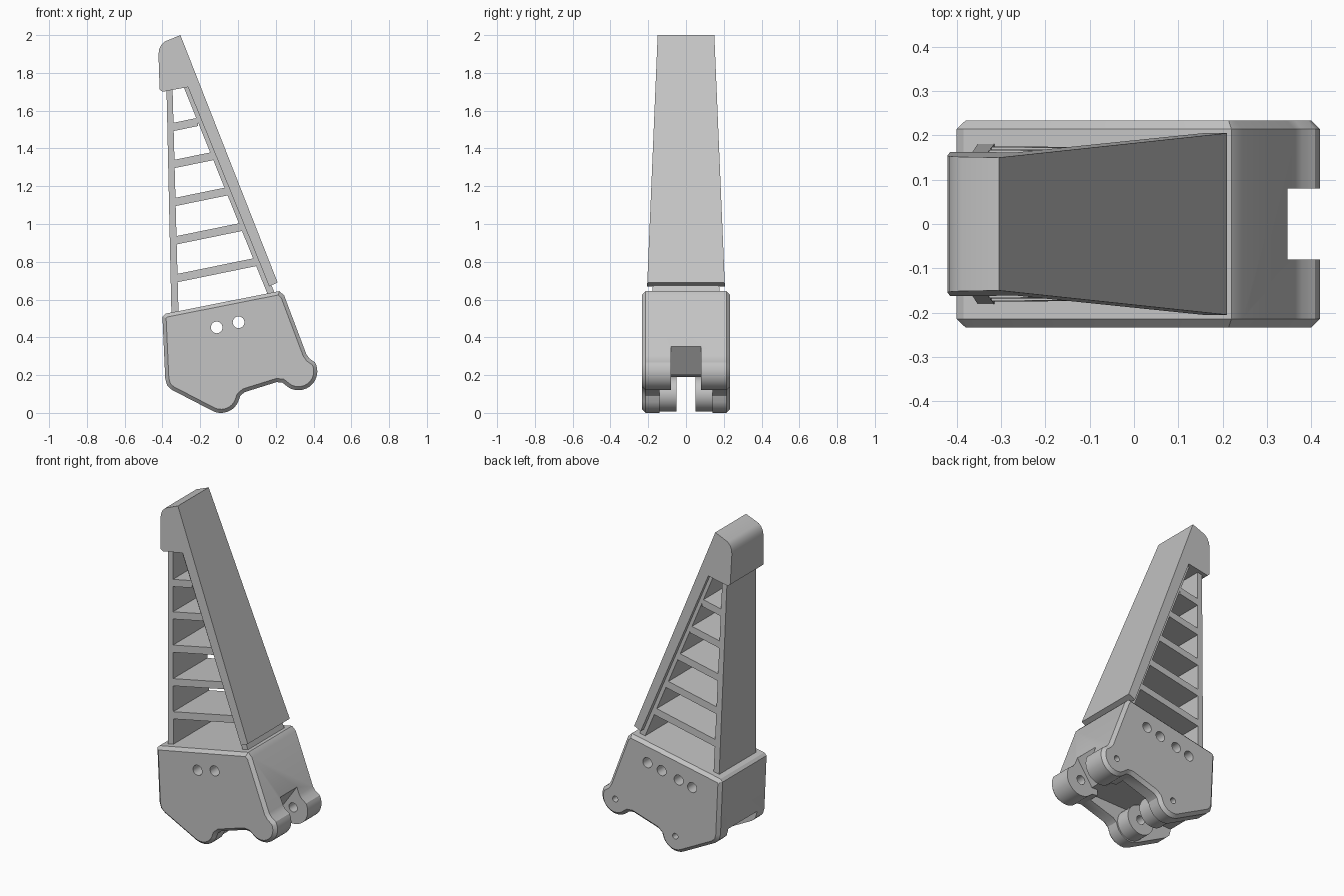
import bpy, bmesh, math

if "Cube" in bpy.data.objects:
    bpy.data.objects.remove(bpy.data.objects["Cube"])

grey = bpy.data.materials.new("plain_grey")
grey.diffuse_color = (0.55, 0.55, 0.55, 1)
grey.use_nodes = True
grey.node_tree.nodes["Principled BSDF"].inputs["Base Color"].default_value = grey.diffuse_color


def arc(cx, cz, r, a0, a1, n):
    return [(cx + r * math.cos(math.radians(a0 + (a1 - a0) * i / n)),
             cz + r * math.sin(math.radians(a0 + (a1 - a0) * i / n))) for i in range(n + 1)]


def prism(name, pts, y0, y1):
    """Extrude an XZ outline along y; y0 and y1 are functions of height."""
    bm = bmesh.new()
    a = [bm.verts.new((x, y0(z), z)) for x, z in pts]
    b = [bm.verts.new((x, y1(z), z)) for x, z in pts]
    n = len(pts)
    bm.faces.new(a)
    bm.faces.new(b[::-1])
    for i in range(n):
        j = (i + 1) % n
        bm.faces.new((a[j], a[i], b[i], b[j]))
    bmesh.ops.recalc_face_normals(bm, faces=bm.faces)
    me = bpy.data.meshes.new(name)
    bm.to_mesh(me)
    bm.free()
    me.materials.append(grey)
    ob = bpy.data.objects.new(name, me)
    bpy.context.collection.objects.link(ob)
    return ob


def sym(name, pts, half):
    return prism(name, pts, lambda z: -half(z), half)


def flat(name, pts, y0, y1):
    return prism(name, pts, lambda z: y0, lambda z: y1)


def rod(name, c, r, y0, y1, n=32):
    return flat(name, arc(c[0], c[1], r, 0, 360 * (n - 1) / n, n - 1), y0, y1)


def apply(ob, mod):
    bpy.context.view_layer.objects.active = ob
    bpy.ops.object.modifier_apply(modifier=mod.name)


def cut(ob, cutter):
    cutter.hide_render = True
    m = ob.modifiers.new("cut", 'BOOLEAN')
    m.operation = 'DIFFERENCE'
    m.solver = 'EXACT'
    m.object = cutter
    apply(ob, m)
    bpy.data.objects.remove(cutter)


KL, KR = (-0.09, 0.10), (0.32, 0.22)   # knuckle centres

# Chamfered base housing with two rounded knuckles
outline = ([(-0.385, 0.18), (-0.375, 0.145), (-0.35, 0.122)]
           + arc(*KL, 0.10, 245, 335, 10)
           + [(0.012, 0.09), (0.035, 0.11), (0.205, 0.163), (0.235, 0.16)]
           + arc(*KR, 0.10, 238, 388, 16)
           + [(0.378, 0.288), (0.362, 0.31), (0.245, 0.62), (0.22, 0.645),
              (-0.385, 0.525), (-0.40, 0.51)])
base = flat("base_housing", outline, -0.233, 0.233)
bev = base.modifiers.new("chamfer", 'BEVEL')
bev.width = 0.019
bev.segments = 1
bev.limit_method = 'ANGLE'
bev.angle_limit = math.radians(70)
bev.use_clamp_overlap = False
apply(base, bev)

# Channel under the base and the notch between the right knuckles
cut(base, flat("channel_cutter", [(-0.6, 0.185), (-0.6, -0.2), (0.2, -0.2), (0.2, 0.2)], -0.14, 0.14))
cut(base, flat("notch_cutter", [(0.346, 0.352), (0.6, 0.352), (0.6, -0.2), (0.19, -0.2),
                                (0.19, 0.2), (0.24, 0.2)], -0.08, 0.08))

# Bosses on the inside of the left knuckles
bosses = [rod("knuckle_boss_front", KL, 0.092, -0.15, -0.05),
          rod("knuckle_boss_back", KL, 0.092, 0.05, 0.15)]

# Pin holes: wide inside, narrow through the back plate
for c in (KL, KR):
    targets = [base] + (bosses if c is KL else [])
    for ob in targets:
        cut(ob, rod("pin_cutter", c, 0.028, -0.17, 0.17, 24))
    cut(base, rod("pin_tip_cutter", c, 0.018, 0.1, 0.4, 24))

# Row of side holes: two go right through, two open only at the back
for x, y0 in ((-0.113, -0.4), (0.003, -0.4), (-0.205, 0.1), (0.10, 0.1)):
    cut(base, rod("side_hole_cutter", (x, 0.479 + 0.235 * x), 0.031, y0, 0.4, 24))


# Tapered cover panel with the overhanging head
def cover_half(z):
    return 0.205 - 0.042 * (z - 0.69)


sym("cover_panel_and_head",
    [(-0.305, 2.0), (0.21, 0.69), (0.165, 0.67), (-0.265, 1.725), (-0.40, 1.70), (-0.415, 1.712),
     (-0.421, 1.90), (-0.417, 1.925), (-0.407, 1.948), (-0.39, 1.965)], cover_half)


# Ladder frame: rear wall, front strip and sloping shelves
def frame_half(z):
    return 0.18 - 0.034 * (z - 0.55)


def rear_x(z):
    return -0.315 - 0.0275 * (z - 0.53)


def strip_x(z):
    return 0.152 - 0.405 * (z - 0.64)


sym("frame_rear_wall", [(-0.352, 0.50), (-0.314, 0.50), (-0.347, 1.74), (-0.379, 1.74)], frame_half)
sym("frame_front_strip", [(strip_x(0.60), 0.60), (strip_x(0.60) + 0.04, 0.60),
                          (strip_x(1.76) + 0.04, 1.76), (strip_x(1.76), 1.76)], frame_half)

for i, z in enumerate((0.69, 0.89, 1.093, 1.294, 1.49)):
    x0 = rear_x(z) - 0.01
    x1 = strip_x(z + 0.1) + 0.02
    up = 0.205 * (x1 - x0)
    sym("frame_shelf_%d" % (i + 1), [(x0, z), (x1, z + up), (x1, z + up + 0.044), (x0, z + 0.044)], frame_half)

# Smooth the round parts, keep edges sharp
for ob in bpy.context.collection.objects:
    bpy.ops.object.select_all(action='DESELECT')
    ob.select_set(True)
    bpy.context.view_layer.objects.active = ob
    bpy.ops.object.shade_smooth_by_angle(angle=math.radians(28))
